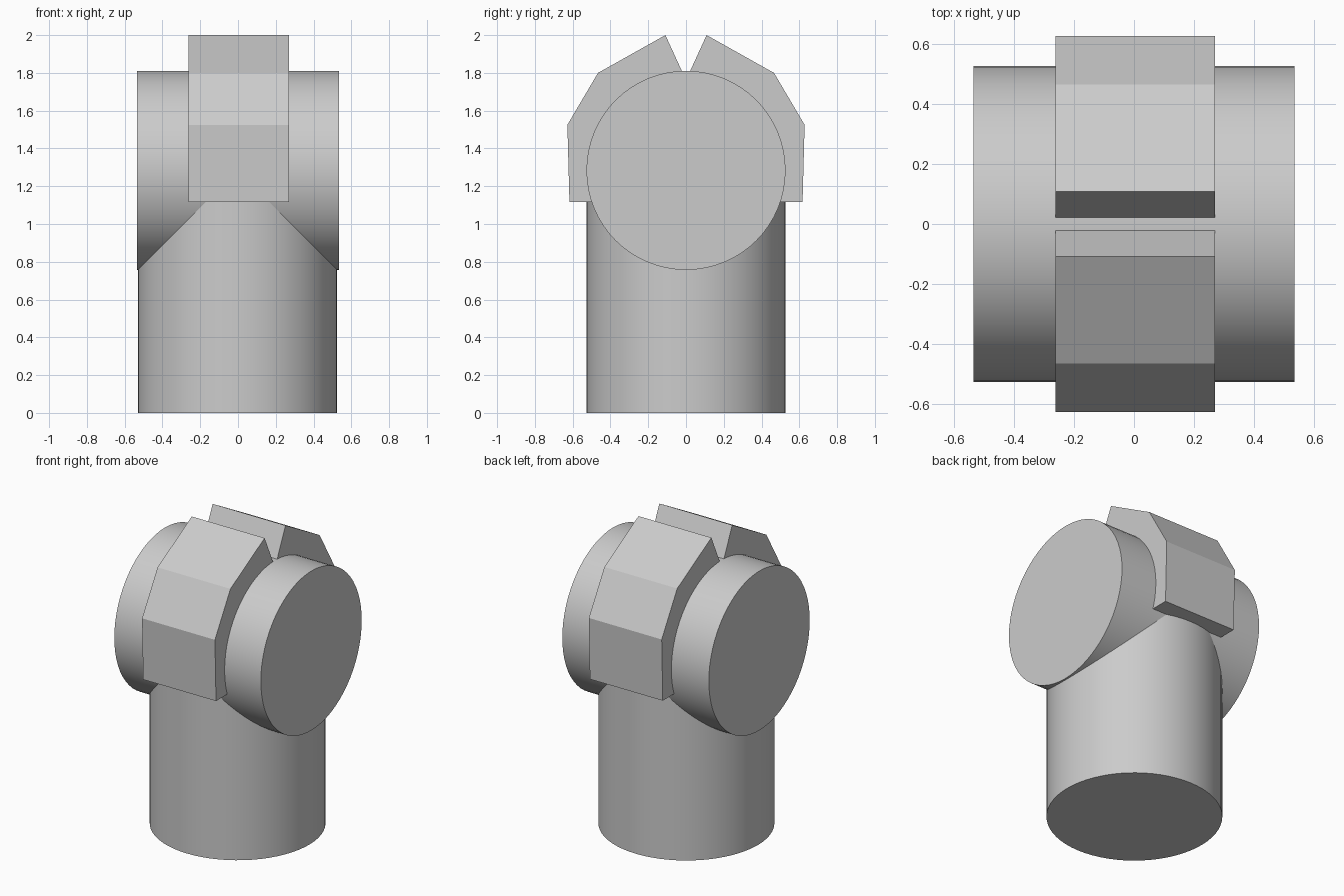
import bpy, bmesh
from math import pi, sin, cos, radians

if "Cube" in bpy.data.objects:
    bpy.data.objects.remove(bpy.data.objects["Cube"])

R = 0.527          # shared pipe radius
AXIS_Z = 1.284     # height of the horizontal barrel axis


def cylinder(name, depth, location, rotation=(0, 0, 0)):
    bpy.ops.mesh.primitive_cylinder_add(vertices=64, radius=R, depth=depth,
                                        location=location, rotation=rotation)
    ob = bpy.context.object
    ob.name = name
    bpy.ops.object.shade_smooth_by_angle(angle=radians(30))
    return ob


def extrude_yz(name, profile, x0, x1):
    bm = bmesh.new()
    face = bm.faces.new([bm.verts.new((x0, y, z)) for y, z in profile])
    ext = bmesh.ops.extrude_face_region(bm, geom=[face])
    verts = [v for v in ext["geom"] if isinstance(v, bmesh.types.BMVert)]
    bmesh.ops.translate(bm, verts=verts, vec=(x1 - x0, 0, 0))
    bmesh.ops.recalc_face_normals(bm, faces=bm.faces)
    mesh = bpy.data.meshes.new(name)
    bm.to_mesh(mesh)
    bm.free()
    ob = bpy.data.objects.new(name, mesh)
    bpy.context.collection.objects.link(ob)
    return ob


# Upright post, ending inside the barrel
cylinder("post", AXIS_Z, (-0.003, 0, AXIS_Z / 2))

# Horizontal barrel across the post
cylinder("barrel", 1.072, (0, 0, AXIS_Z), (0, pi / 2, 0))

# Faceted clamp halves: angular outside, inner edge following the barrel
outer = [(0.022, 1.81), (0.109, 2.0), (0.466, 1.80), (0.628, 1.525), (0.617, 1.116)]
inner = [(0.5 * cos(a), AXIS_Z + 0.5 * sin(a))
         for a in (radians(-19.6 + i * 107 / 10) for i in range(11))]
for name, side in (("clamp_back", 1), ("clamp_front", -1)):
    extrude_yz(name, [(side * y, z) for y, z in outer + inner], -0.262, 0.271)
